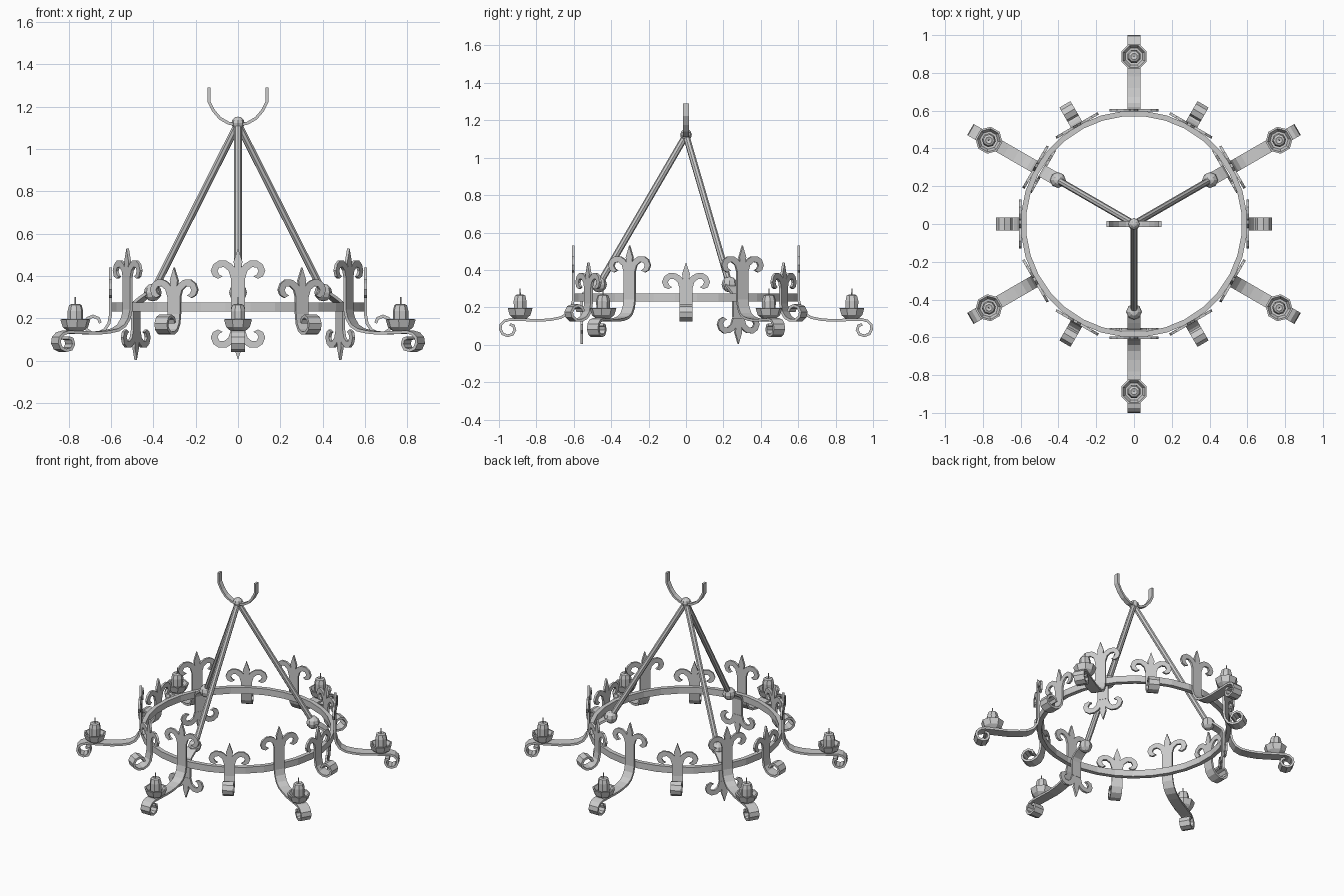
import bpy, bmesh
from math import radians, sin, cos, pi
from mathutils import Vector

if "Cube" in bpy.data.objects:
    bpy.data.objects.remove(bpy.data.objects["Cube"])


def make(name, verts, faces, thick=0, ang=0):
    me = bpy.data.meshes.new(name)
    me.from_pydata(verts, [], faces)
    bm = bmesh.new()
    bm.from_mesh(me)
    bmesh.ops.recalc_face_normals(bm, faces=bm.faces)
    bm.to_mesh(me)
    bm.free()
    ob = bpy.data.objects.new(name, me)
    bpy.context.collection.objects.link(ob)
    ob.rotation_euler.z = radians(ang)
    if thick:
        m = ob.modifiers.new("thickness", 'SOLIDIFY')
        m.thickness = thick
        m.offset = 0
        m.use_even_offset = True
    return ob


def strip(name, path, ang=0, half=0.034, thick=0.014):
    # flat iron bar following an (x, z) path
    verts = [(x, s * half, z) for x, z in path for s in (-1, 1)]
    faces = [(2*i, 2*i+1, 2*i+3, 2*i+2) for i in range(len(path) - 1)]
    return make(name, verts, faces, thick, ang)


def lathe(name, prof, r=0, ang=0, n=8):
    # turned part standing at distance r from the centre
    k = len(prof)
    verts = [(r + p*cos(2*pi*(i+.5)/n), p*sin(2*pi*(i+.5)/n), z) for i in range(n) for p, z in prof]
    faces = [(i*k+j, (i+1) % n*k+j, (i+1) % n*k+j+1, i*k+j+1) for i in range(n) for j in range(k-1)]
    ob = make(name, verts, faces, 0, ang)
    bm = bmesh.new()
    bm.from_mesh(ob.data)
    bmesh.ops.remove_doubles(bm, verts=bm.verts, dist=1e-5)
    bmesh.ops.recalc_face_normals(bm, faces=bm.faces)
    bm.to_mesh(ob.data)
    bm.free()
    return ob


FLEUR = [(.01, -.03), (.021, -.062), (.017, -.088), (.03, -.073), (.055, -.058), (.09, -.057),
         (.117, -.075), (.129, -.105), (.118, -.132), (.095, -.143), (.073, -.132), (.088, -.124),
         (.097, -.107), (.088, -.09), (.066, -.088), (.045, -.105), (.034, -.14)]


def fleur(name, r, tip, ang, flip=1):
    half = [(r, y, tip + flip*z) for y, z in FLEUR]
    verts = [(r, 0, tip)] + half + [(x, -y, z) for x, y, z in reversed(half)]
    return make(name, verts, [tuple(range(len(verts)))], .014, ang)


def ball(name, loc, rad):
    bpy.ops.mesh.primitive_uv_sphere_add(segments=8, ring_count=6, radius=rad, location=loc)
    bpy.context.object.name = name


def rod(name, a, b, rad):
    a, b = Vector(a), Vector(b)
    bpy.ops.mesh.primitive_cylinder_add(vertices=8, radius=rad, depth=(b-a).length, location=(a+b)/2)
    o = bpy.context.object
    o.name = name
    o.rotation_euler = (b-a).to_track_quat('Z', 'Y').to_euler()


# ring
lathe("ring", [(.572, .232), (.6, .232), (.6, .275), (.572, .275), (.572, .232)], n=32)

ARM = [(.602, .39), (.602, .24), (.612, .2), (.635, .165), (.67, .145), (.72, .135), (.78, .13),
       (.87, .133), (.94, .135), (.97, .127), (.989, .108), (.993, .083), (.98, .058), (.955, .048),
       (.928, .055), (.915, .078), (.922, .102), (.942, .108)]
CURL = [(.602, .3), (.602, .22), (.61, .175), (.63, .145), (.66, .13), (.695, .132), (.718, .15),
        (.724, .175), (.71, .2), (.685, .21), (.66, .2), (.65, .178)]
HANGER = [(.558, .145), (.558, .25), (.548, .275), (.52, .295), (.47, .325)]

for i in range(6):
    a = 30 + 60*i
    # candle arm with upright fleur, dish, candle and wick
    strip("candle_arm", ARM, a)
    fleur("arm_fleur", .602, .53, a)
    lathe("candle_dish", [(0, .135), (.035, .138), (.06, .158), (.072, .195), (.062, .196),
                          (.048, .172), (0, .168)], .887, a)
    lathe("candle", [(0, .165), (.036, .165), (.037, .235), (.03, .262), (.018, .268), (0, .262)], .887, a)
    lathe("wick", [(0, .26), (.004, .26), (.003, .3), (0, .3)], .887, a, 5)
    # short curled bracket between the arms
    strip("short_bracket", CURL, a + 30)
    fleur("bracket_fleur", .602, .44, a + 30)

# three hangers on the inside of the ring, with rods to the top
for a in (30, 150, 270):
    c, s = cos(radians(a)), sin(radians(a))
    strip("hanger", HANGER, a)
    fleur("hanger_fleur", .558, .004, a, -1)
    ball("rod_joint", (.465*c, .465*s, .322), .042)
    rod("hanging_rod", (.465*c, .465*s, .322), (0, 0, 1.12), .018)

# top joint and ceiling hook
ball("top_joint", (0, 0, 1.122), .031)
side = [(.138, 1.29), (.138, 1.225), (.115, 1.18), (.085, 1.145), (.045, 1.122)]
strip("ceiling_hook", side + [(0, 1.113)] + [(-x, z) for x, z in reversed(side)], 0, .016, .014)
